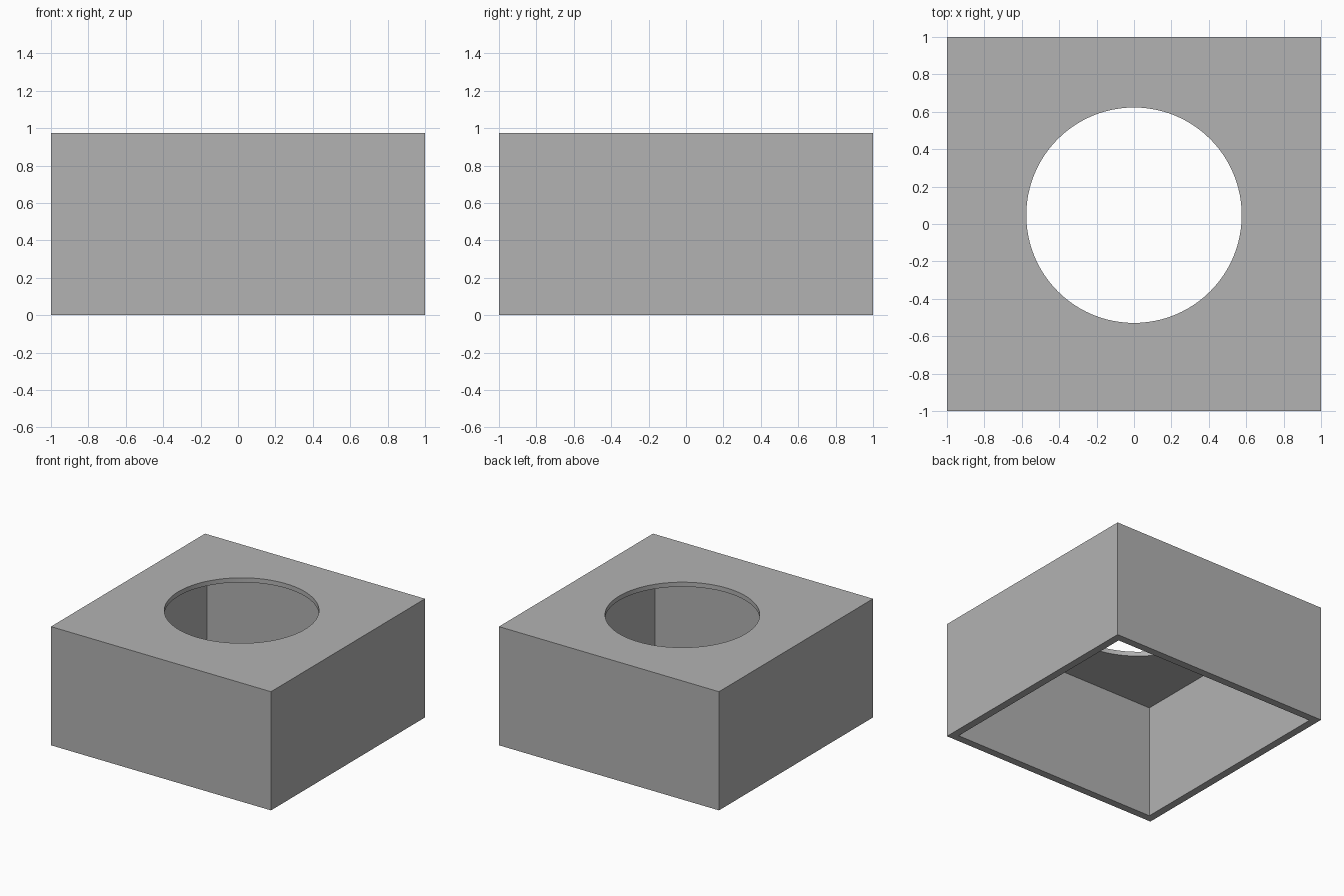
import bpy

SIZE, HEIGHT = 2.0, 0.975
WALL, TOP = 0.0625, 0.0375
HOLE_RADIUS, HOLE_Y = 0.576, 0.047

default = bpy.data.objects.get("Cube")
if default:
    bpy.data.objects.remove(default, do_unlink=True)

# Plain grey material
grey = bpy.data.materials.new("plain_grey")
grey.use_nodes = True
colour = (0.448, 0.448, 0.448, 1)
grey.diffuse_color = colour
grey.node_tree.nodes["Principled BSDF"].inputs["Base Color"].default_value = colour


def box(name, width, bottom, top):
    bpy.ops.mesh.primitive_cube_add(size=1, location=(0, 0, (bottom + top) / 2))
    obj = bpy.context.object
    obj.name = name
    obj.scale = (width, width, top - bottom)
    bpy.ops.object.transform_apply(location=True, rotation=False, scale=True)
    obj.data.materials.append(grey)
    return obj


def cut(target, cutter):
    mod = target.modifiers.new(cutter.name, "BOOLEAN")
    mod.operation = "DIFFERENCE"
    mod.solver = "EXACT"
    mod.object = cutter
    bpy.context.view_layer.objects.active = target
    bpy.ops.object.modifier_apply(modifier=mod.name)
    bpy.data.objects.remove(cutter, do_unlink=True)


# Square housing, open underneath
housing = box("housing", SIZE, 0, HEIGHT)
cut(housing, box("cavity_cutter", SIZE - 2 * WALL, -0.5, HEIGHT - TOP))

# Round opening through the top panel
bpy.ops.mesh.primitive_cylinder_add(vertices=96, radius=HOLE_RADIUS, depth=0.4,
                                    location=(0, HOLE_Y, HEIGHT))
opening = bpy.context.object
opening.name = "opening_cutter"
opening.data.materials.append(grey)
cut(housing, opening)

# Smooth rim, sharp box edges
bpy.ops.object.select_all(action="DESELECT")
housing.select_set(True)
bpy.context.view_layer.objects.active = housing
bpy.ops.object.shade_smooth_by_angle()
